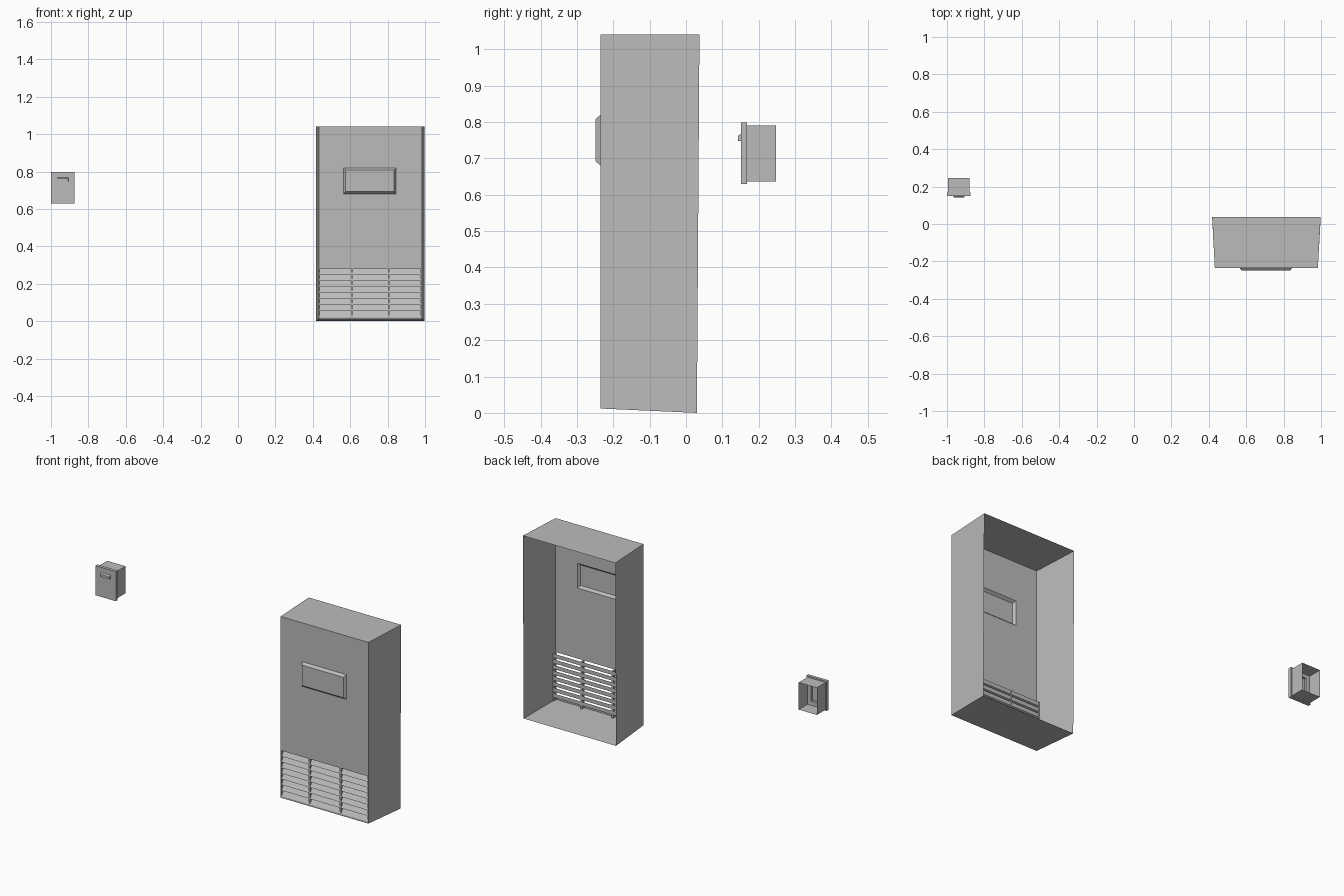
import bpy, bmesh

cube = bpy.data.objects.get("Cube")
if cube:
    bpy.data.objects.remove(cube)

grey = bpy.data.materials.new("plain grey")
grey.use_nodes = True
grey.diffuse_color = (0.5, 0.5, 0.5, 1)
grey.node_tree.nodes["Principled BSDF"].inputs["Base Color"].default_value = (0.5, 0.5, 0.5, 1)


def finish(name, bm):
    bmesh.ops.remove_doubles(bm, verts=bm.verts, dist=0.0001)
    mesh = bpy.data.meshes.new(name)
    bm.to_mesh(mesh)
    bm.free()
    mesh.materials.append(grey)
    obj = bpy.data.objects.new(name, mesh)
    bpy.context.collection.objects.link(obj)
    return obj


def quad(bm, *points):
    bm.faces.new([bm.verts.new(p) for p in points])


def ring(x0, x1, z0, z1, y):
    """Rectangle facing the front, counter-clockwise seen from -y."""
    return [(x0, y, z0), (x1, y, z0), (x1, y, z1), (x0, y, z1)]


def loft(bm, rings, cap=False):
    """Join rectangles from back to front, optionally closing the last."""
    for a, b in zip(rings, rings[1:]):
        for i in range(4):
            j = (i + 1) % 4
            quad(bm, a[i], a[j], b[j], b[i])
    if cap:
        quad(bm, *rings[-1])


def sheet(bm, xs, zs, y, holes):
    """Front-facing grid of quads with some cells left open."""
    for i in range(len(xs) - 1):
        for k in range(len(zs) - 1):
            if (i, k) not in holes:
                quad(bm, *ring(xs[i], xs[i + 1], zs[k], zs[k + 1], y))


FRONT = -0.235
LEFT, RIGHT = 0.432, 0.983
VENT_LOW, VENT_TOP = 0.022, 0.28

# Cabinet sides, top and bottom, flaring slightly to the open back
bm = bmesh.new()
back = [(0.418, 0.03, 0), (0.998, 0.03, 0), (0.998, 0.037, 1.04), (0.418, 0.037, 1.04)]
loft(bm, [back, ring(LEFT, RIGHT, 0.012, 1.04, FRONT)])
finish("cabinet_shell", bm)

# Front sheet with openings for the display and the three vents
bm = bmesh.new()
sheet(bm, [LEFT, 0.565, 0.845, RIGHT], [VENT_TOP, 0.68, 0.82, 1.04], FRONT, {(1, 1)})
bays = [LEFT, 0.438, 0.607, 0.616, 0.802, 0.811, 0.977, RIGHT]
sheet(bm, bays, [0.012, VENT_LOW, VENT_TOP], FRONT, {(1, 1), (3, 1), (5, 1)})
finish("cabinet_front", bm)

# Raised display with sloped edges
bm = bmesh.new()
loft(bm, [ring(0.565, 0.845, 0.68, 0.82, FRONT),
          ring(0.575, 0.835, 0.692, 0.808, FRONT - 0.014)], cap=True)
finish("display_panel", bm)

# Sloped louvre slats in every vent
SLATS = 8
pitch = (VENT_TOP - VENT_LOW) / SLATS
bm = bmesh.new()
for x0, x1 in zip(bays[1::2], bays[2::2]):
    for n in range(SLATS):
        low = VENT_LOW + n * pitch
        section = [(FRONT, low), (FRONT + 0.022, low + pitch), (FRONT + 0.022, low + 0.01)]
        ends = [[(x, y, z) for y, z in section] for x in (x0, x1)]
        for i in range(3):
            j = (i + 1) % 3
            quad(bm, ends[0][i], ends[1][i], ends[1][j], ends[0][j])
        quad(bm, *ends[0])
        quad(bm, *reversed(ends[1]))
finish("vent_slats", bm)

# Divider and edge bars running behind the vent openings
bm = bmesh.new()
for x0, x1 in zip(bays[0::2], bays[1::2]):
    loft(bm, [ring(x0, x1, 0.013, VENT_TOP, FRONT + 0.001),
              ring(x0, x1, 0.013, VENT_TOP, FRONT + 0.024)], cap=True)
bmesh.ops.recalc_face_normals(bm, faces=bm.faces)
finish("vent_bars", bm)

# Wall box, open at the back with a hollow lid
bm = bmesh.new()
loft(bm, [ring(-0.994, -0.88, 0.636, 0.79, 0.247),
          ring(-0.994, -0.88, 0.636, 0.79, 0.168)])
finish("small_box_body", bm)

bm = bmesh.new()
loft(bm, [ring(-0.972, -0.902, 0.66, 0.77, 0.155),
          ring(-0.972, -0.902, 0.66, 0.77, 0.168),
          ring(-1.0, -0.873, 0.63, 0.798, 0.168),
          ring(-1.0, -0.873, 0.63, 0.798, 0.151)], cap=True)
finish("small_box_lid", bm)

# Small sloped handle on the lid
bm = bmesh.new()
loft(bm, [ring(-0.966, -0.906, 0.748, 0.768, 0.151),
          ring(-0.964, -0.908, 0.748, 0.762, 0.143)], cap=True)
finish("small_box_handle", bm)
